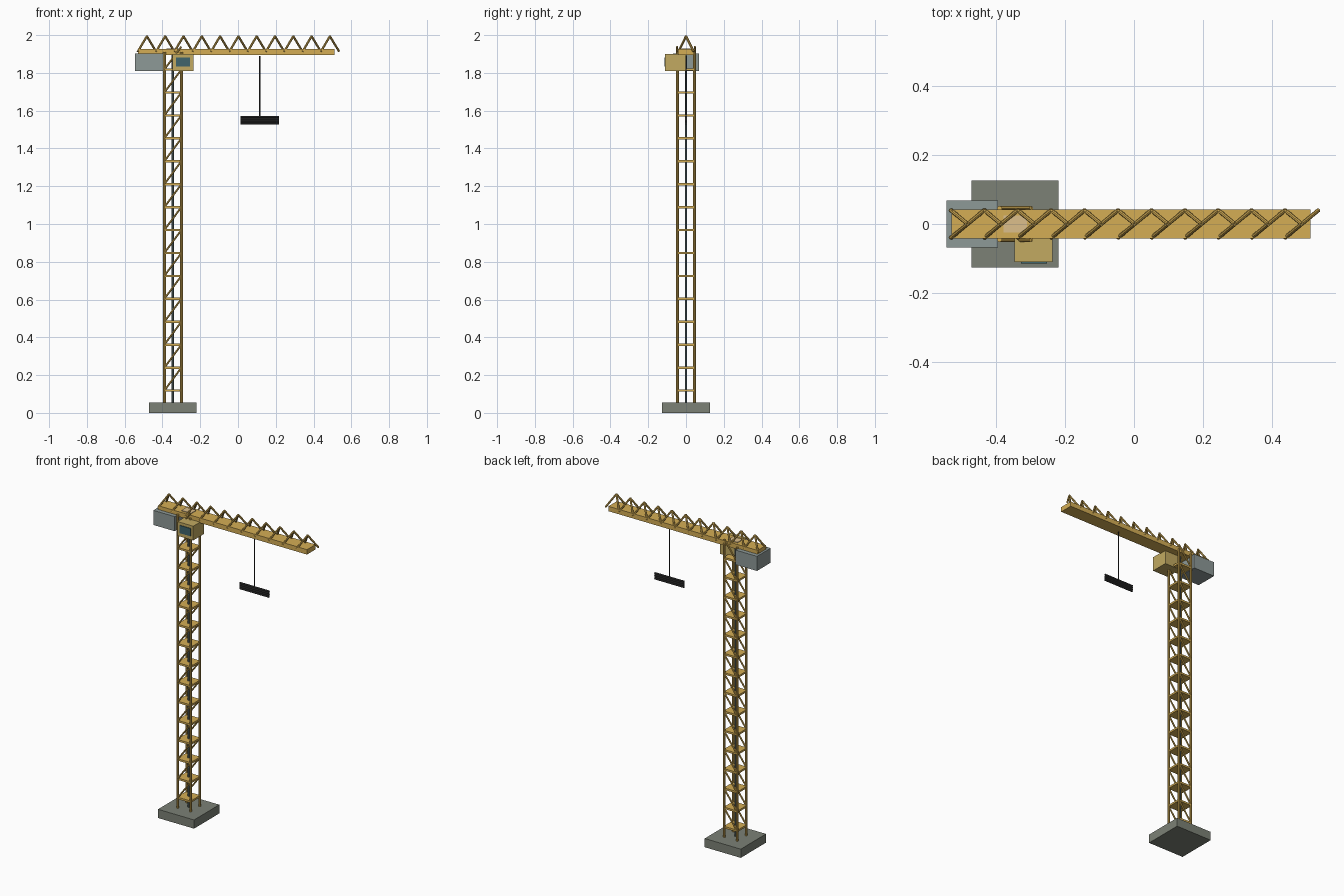
import bpy
from mathutils import Vector

if "Cube" in bpy.data.objects:
    bpy.data.objects.remove(bpy.data.objects["Cube"])


def material(name, rgb):
    m = bpy.data.materials.new(name)
    m.diffuse_color = (*rgb, 1)
    m.use_nodes = True
    m.node_tree.nodes["Principled BSDF"].inputs["Base Color"].default_value = m.diffuse_color
    return m


YELLOW = material("yellow_paint", (0.66, 0.42, 0.09))
TAN = material("cab_paint", (0.54, 0.40, 0.12))
PALE = material("pale_paint", (0.72, 0.52, 0.26))
CONCRETE = material("concrete", (0.20, 0.22, 0.18))
WEIGHT = material("weight_grey", (0.27, 0.32, 0.31))
STEEL = material("steel", (0.12, 0.17, 0.17))
GLASS = material("glass", (0.05, 0.13, 0.15))
DARK = material("dark_steel", (0.04, 0.04, 0.04))


def box(name, lo, hi, mat):
    """Box between two opposite corners."""
    lo, hi = Vector(lo), Vector(hi)
    bpy.ops.mesh.primitive_cube_add(size=1, location=(lo + hi) / 2)
    o = bpy.context.object
    o.name = name
    o.scale = hi - lo
    o.data.materials.append(mat)
    return o


def tube(name, a, b, r, mat, sides=8):
    """Cylinder running from point a to point b."""
    a, b = Vector(a), Vector(b)
    d = b - a
    bpy.ops.mesh.primitive_cylinder_add(vertices=sides, radius=r, depth=d.length,
                                        location=(a + b) / 2)
    o = bpy.context.object
    o.name = name
    o.rotation_euler = d.to_track_quat('Z', 'Y').to_euler()
    o.data.materials.append(mat)
    return o


TX, H = -0.345, 0.045          # tower centre and half spacing of its legs
STEP, Z0 = 0.1214, 0.118       # tower bay height and first platform

# Foundation
box("foundation", (TX - 0.126, -0.126, 0), (TX + 0.126, 0.126, 0.055), CONCRETE)

# Tower legs and central column
for sx in (-1, 1):
    for sy in (-1, 1):
        tube("tower_leg", (TX + sx * H, sy * H, 0.03), (TX + sx * H, sy * H, 1.91),
             0.0075, YELLOW)
tube("central_column", (TX, 0, 0.05), (TX, 0, 1.90), 0.006, STEEL)

# Tower platforms and diagonal braces on front and back
for i in range(15):
    z = Z0 + i * STEP
    box("tower_platform", (TX - 0.048, -0.048, z - 0.006), (TX + 0.048, 0.048, z + 0.006), YELLOW)
    for sy in (-1, 1):
        tube("tower_brace", (TX - H, sy * 0.047, z), (TX + H, sy * 0.047, z + STEP), 0.005, YELLOW)

# Jib beam with slewing cap
box("jib_beam", (-0.53, -0.0425, 1.895), (0.512, 0.0425, 1.926), YELLOW)
box("slewing_cap", (TX - 0.033, -0.025, 1.90), (TX + 0.035, 0.025, 1.93), PALE)

# Jib lattice: two struts up to each peak, one down to the next bay
PITCH, X0 = 0.0969, -0.531
for i in range(11):
    x = X0 + i * PITCH
    peak = (x + PITCH / 2, 0, 1.994)
    for sy in (-1, 1):
        tube("jib_strut", (x, sy * 0.04, 1.912), peak, 0.006, YELLOW)
    tube("jib_strut", peak, (x + PITCH, 0.04, 1.914), 0.006, YELLOW)

# Counterweight and operator cab
box("counterweight", (-0.544, -0.0685, 1.81), (-0.395, 0.0685, 1.902), WEIGHT)
box("cab", (-0.346, -0.110, 1.81), (-0.236, 0.0, 1.90), TAN)
box("cab_window", (-0.328, -0.114, 1.833), (-0.253, -0.105, 1.882), GLASS)

# Hoist cable and bundle of hanging bars
tube("hoist_cable", (0.115, 0, 1.56), (0.115, 0, 1.89), 0.003, DARK)
for i in range(4):
    z = 1.533 + i * 0.0113
    tube("load_bar", (0.013, 0, z), (0.218, 0, z), 0.006, DARK)
